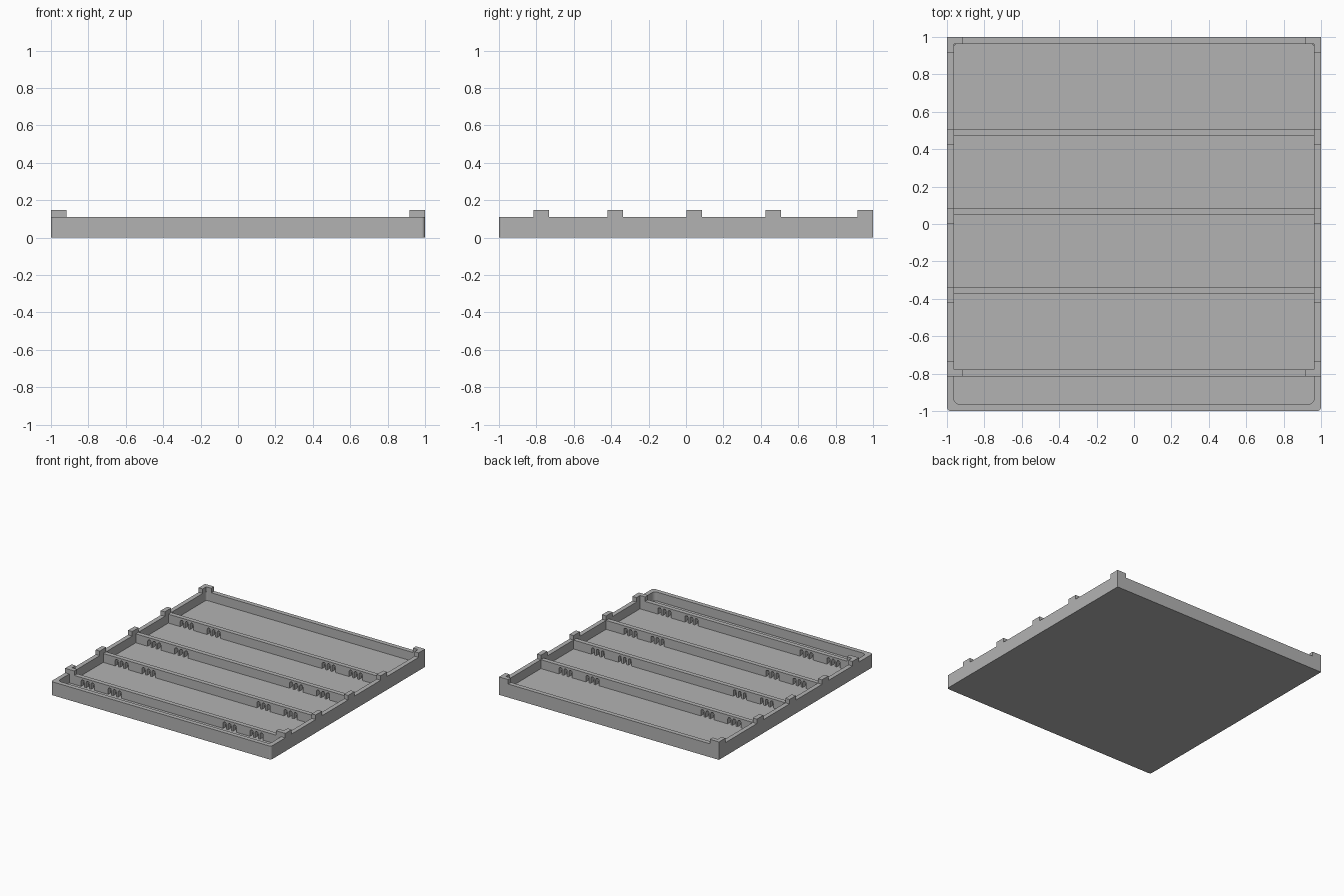
import bpy, bmesh, math
from mathutils import Vector

cube = bpy.data.objects.get("Cube")
if cube:
    bpy.data.objects.remove(cube, do_unlink=True)

WALL = 0.037          # wall, rib and floor thickness
RIM, POST_TOP = 0.11, 0.147
INNER = 1 - WALL
POST = 0.083          # post length along the wall
RIB_BACKS = [0.508, 0.085, -0.337]   # back faces of the plain ribs
FRONT_RIB = -0.815                   # front face of the front rib

grey = bpy.data.materials.new("mid grey")
grey.use_nodes = True
colour = (0.45, 0.45, 0.45, 1)
grey.diffuse_color = colour
grey.node_tree.nodes["Principled BSDF"].inputs["Base Color"].default_value = colour


def finish(name, bm):
    bmesh.ops.remove_doubles(bm, verts=bm.verts, dist=1e-5)
    bmesh.ops.recalc_face_normals(bm, faces=bm.faces)
    mesh = bpy.data.meshes.new(name)
    bm.to_mesh(mesh)
    bm.free()
    mesh.materials.append(grey)
    obj = bpy.data.objects.new(name, mesh)
    bpy.context.collection.objects.link(obj)
    return obj


def rounded_square(half, r_back, r_front, steps=6):
    """Square outline with separate back and front corner radii."""
    points = []
    for i, (sx, sy) in enumerate([(1, 1), (-1, 1), (-1, -1), (1, -1)]):
        r = r_back if sy > 0 else r_front
        for k in range(steps + 1):
            a = math.pi / 2 * (i + k / steps)
            points.append((sx * (half - r) + r * math.cos(a),
                           sy * (half - r) + r * math.sin(a)))
    return points


def extrude(name, points, vector):
    """Prism made by sweeping a flat outline along a vector."""
    bm = bmesh.new()
    face = bm.faces.new([bm.verts.new(p) for p in points])
    swept = bmesh.ops.extrude_face_region(bm, geom=[face], use_keep_orig=True)
    moved = [g for g in swept["geom"] if isinstance(g, bmesh.types.BMVert)]
    bmesh.ops.translate(bm, verts=moved, vec=Vector(vector))
    return finish(name, bm)


# Tray: outer wall, rim, inner wall and floor lofted as one shell
outer = rounded_square(1, 0, 0.02)
inner = rounded_square(INNER, 0.018, 0.03)
bm = bmesh.new()
loops = [[bm.verts.new((x, y, z)) for x, y in outline]
         for outline, z in [(outer, 0), (outer, RIM), (inner, RIM), (inner, WALL)]]
for low, high in zip(loops, loops[1:]):
    for i in range(len(low)):
        j = (i + 1) % len(low)
        bm.faces.new((low[i], low[j], high[j], high[i]))
bm.faces.new(loops[0])
bm.faces.new(loops[-1])
finish("tray", bm)

# Rib outline: a bar with groups of three arched slots along its foot
SLOT, PITCH, SLOT_TOP = 0.03, 0.045, 0.093
rib = [(-INNER, WALL)]
for group in (-0.795, -0.55, 0.495, 0.74):
    for n in (-1, 0, 1):
        centre, r = group + n * PITCH, SLOT / 2
        rib.append((centre - r, WALL))
        for k in range(7):
            a = math.pi * (1 - k / 6)
            rib.append((centre + r * math.cos(a), SLOT_TOP - r + r * math.sin(a)))
        rib.append((centre + r, WALL))
rib += [(INNER, WALL), (INNER, RIM), (-INNER, RIM)]

for i, y in enumerate([b - WALL for b in RIB_BACKS] + [FRONT_RIB]):
    extrude(f"rib_{i + 1}", [(x, y, z) for x, z in rib], (0, WALL, 0))

# Posts on the rim: plain blocks by the ribs, L-shaped ones at the ends
for side, s in (("left", 1), ("right", -1)):
    for i, y in enumerate(RIB_BACKS):
        block = [(1, y), (INNER, y), (INNER, y - POST), (1, y - POST)]
        extrude(f"{side}_post_{i + 1}", [(s * x, v, RIM) for x, v in block],
                (0, 0, POST_TOP - RIM))
    for end, y, d in (("back", 1, -1), ("front", FRONT_RIB, 1)):
        ell = [(0, 0), (POST, 0), (POST, WALL), (WALL, WALL), (WALL, POST), (0, POST)]
        extrude(f"{side}_{end}_corner_post",
                [(s * (1 - u), y + d * v, RIM) for u, v in ell],
                (0, 0, POST_TOP - RIM))
